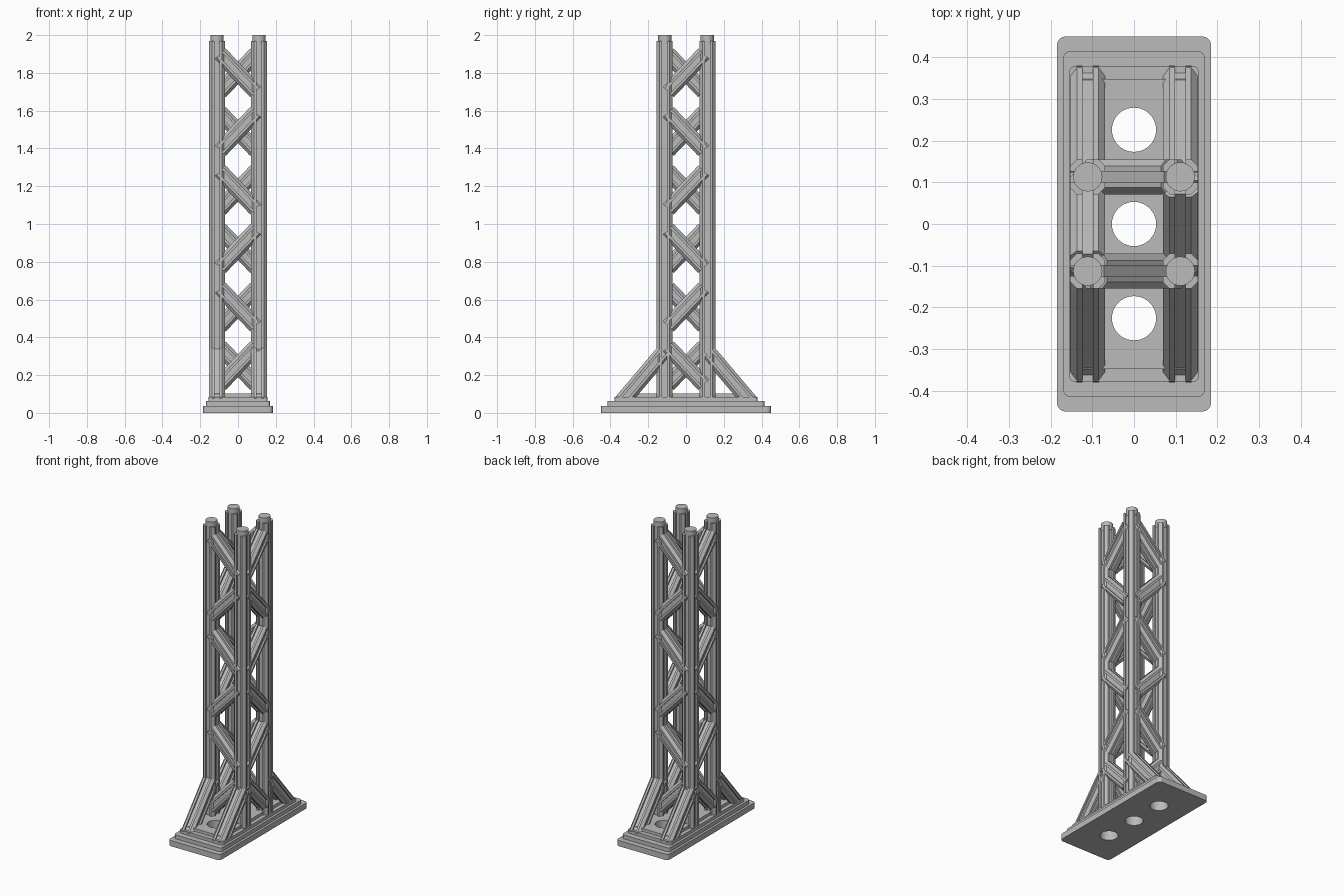
import bpy, bmesh, math
from mathutils import Vector

if "Cube" in bpy.data.objects:
    bpy.data.objects.remove(bpy.data.objects["Cube"])

steel = bpy.data.materials.new("grey_steel")
steel.diffuse_color = (0.5, 0.5, 0.5, 1)
steel.use_nodes = True
steel.node_tree.nodes["Principled BSDF"].inputs["Base Color"].default_value = steel.diffuse_color

COL_X, COL_Y = 0.111, 0.113
# one quarter of the slotted, chamfered beam section
QUARTER = [(.032, .013), (.042, .013), (.042, .026),
           (.026, .042), (.013, .042), (.013, .032)]


def section():
    pts = []
    for k in range(4):
        c, s = (1, 0, -1, 0)[k], (0, 1, 0, -1)[k]
        pts += [(x * c - y * s, x * s + y * c) for x, y in QUARTER]
    return pts


def finish(name, bm):
    bmesh.ops.recalc_face_normals(bm, faces=bm.faces)
    me = bpy.data.meshes.new(name)
    bm.to_mesh(me)
    bm.free()
    me.materials.append(steel)
    ob = bpy.data.objects.new(name, me)
    bpy.context.collection.objects.link(ob)
    return ob


def beam(name, p, q, side):
    """Slotted beam from p to q; side is a direction square to its axis."""
    p, q, u = Vector(p), Vector(q), Vector(side)
    v = (q - p).normalized().cross(u)
    bm = bmesh.new()
    a, b = [[bm.verts.new(end + u * x + v * y) for x, y in section()]
            for end in (p, q)]
    n = len(a)
    bm.faces.new(a[::-1])
    bm.faces.new(b)
    for i in range(n):
        j = (i + 1) % n
        bm.faces.new((a[i], a[j], b[j], b[i]))
    return finish(name, bm)


def plate(name, hx, hy, z0, z1, r):
    """Rounded plate with three round holes along its length."""
    cu = bpy.data.curves.new(name, 'CURVE')
    cu.dimensions, cu.fill_mode = '2D', 'BOTH'
    cu.extrude = (z1 - z0) / 2
    outline = []
    for k, (sx, sy) in enumerate([(1, 1), (-1, 1), (-1, -1), (1, -1)]):
        for i in range(5):
            t = math.pi / 2 * (k + i / 4)
            outline.append((sx * (hx - r) + r * math.cos(t),
                            sy * (hy - r) + r * math.sin(t)))
    loops = [outline]
    for cy in (-0.226, 0, 0.226):
        loops.append([(0.053 * math.cos(i * math.pi / 20),
                       cy + 0.053 * math.sin(i * math.pi / 20)) for i in range(40)])
    for pts in loops:
        sp = cu.splines.new('POLY')
        sp.points.add(len(pts) - 1)
        for pt, (x, y) in zip(sp.points, pts):
            pt.co = (x, y, 0, 1)
        sp.use_cyclic_u = True
    tmp = bpy.data.objects.new(name + "_outline", cu)
    bpy.context.collection.objects.link(tmp)
    bpy.context.view_layer.update()
    me = bpy.data.meshes.new_from_object(
        tmp.evaluated_get(bpy.context.evaluated_depsgraph_get()))
    bpy.data.objects.remove(tmp)
    bm = bmesh.new()
    bm.from_mesh(me)
    bmesh.ops.remove_doubles(bm, verts=bm.verts, dist=1e-5)
    bmesh.ops.translate(bm, verts=bm.verts, vec=(0, 0, (z0 + z1) / 2))
    for f in bm.faces:
        f.smooth = False
        f.material_index = 0
    bpy.data.meshes.remove(me)
    return finish(name, bm)


# stepped base
plate("base_plate", 0.185, 0.45, 0.0, 0.037, 0.022)
plate("base_step_low", 0.17, 0.415, 0.037, 0.062, 0.018)
plate("base_step_mid", 0.155, 0.378, 0.062, 0.083, 0.012)
plate("base_step_top", 0.13, 0.348, 0.083, 0.102, 0.008)

# columns, round caps and sloping base struts
for sx in (-1, 1):
    for sy in (-1, 1):
        x, y = sx * COL_X, sy * COL_Y
        beam("column", (x, y, 0.07), (x, y, 1.97), (1, 0, 0))
        bm = bmesh.new()
        bmesh.ops.create_cone(bm, cap_ends=True, segments=24,
                              radius1=0.035, radius2=0.035, depth=0.05)
        bmesh.ops.translate(bm, verts=bm.verts, vec=(x, y, 1.975))
        finish("column_cap", bm)
        beam("base_strut", (x, sy * 0.348, 0.05), (x, sy * 0.113, 0.327), (1, 0, 0))

# zigzag braces on the four sides, opposite sides leaning opposite ways
for k in range(6):
    z = 0.25 + 0.31 * k
    lean = 1 if k % 2 == 0 else -1
    for s in (-1, 1):
        h = 0.1 * lean * -s
        beam("cross_brace", (-0.095, s * COL_Y, z - h),
             (0.095, s * COL_Y, z + h), (0, 1, 0))
        h = 0.1 * lean * -s
        beam("side_brace", (s * COL_X, -0.095, z - h),
             (s * COL_X, 0.095, z + h), (1, 0, 0))
